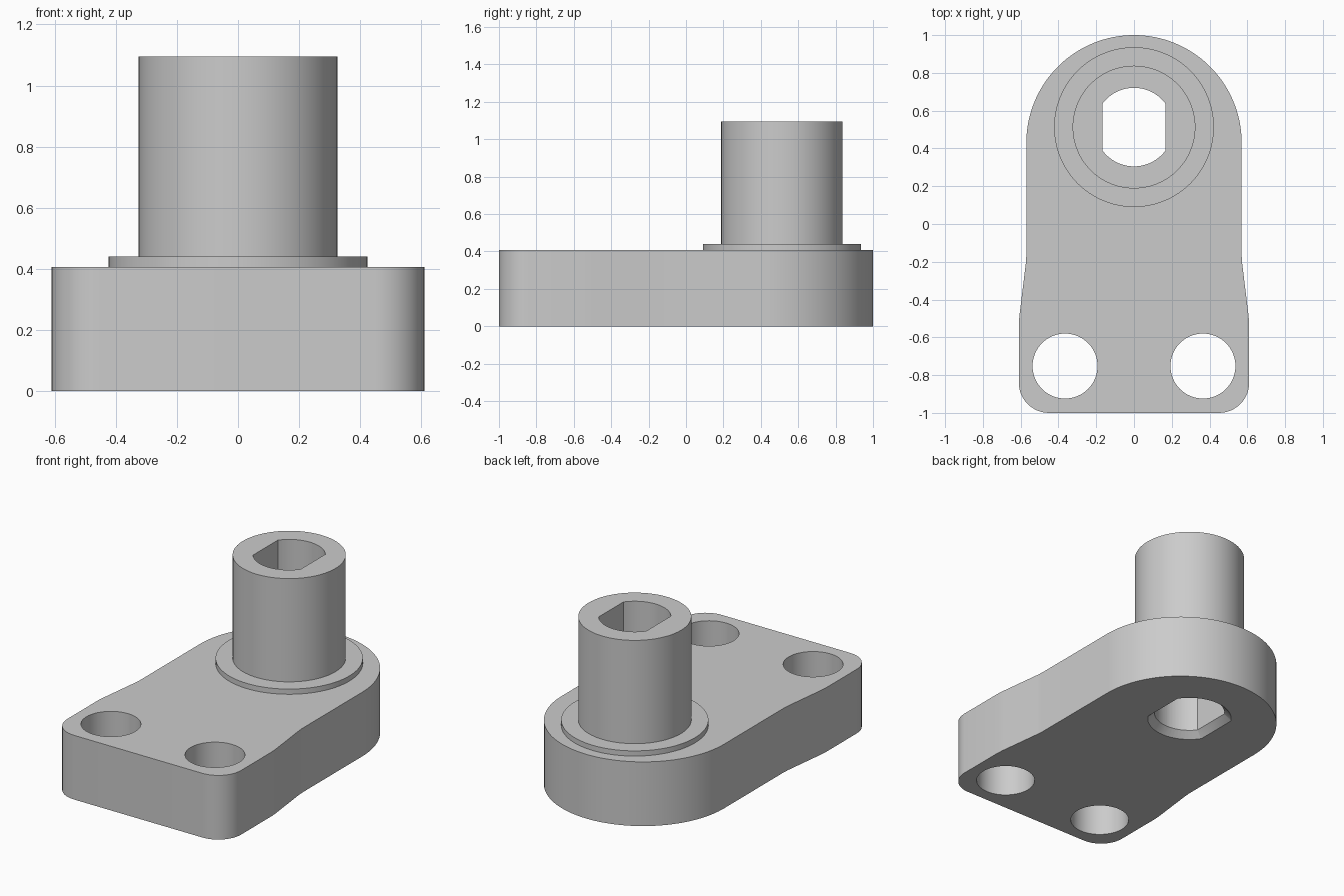
import bpy, bmesh
from math import sin, cos, pi, asin, acos

if "Cube" in bpy.data.objects:
    bpy.data.objects.remove(bpy.data.objects["Cube"])

grey = bpy.data.materials.new("plain grey")
grey.diffuse_color = (0.6, 0.6, 0.6, 1)
grey.use_nodes = True
grey.node_tree.nodes["Principled BSDF"].inputs["Base Color"].default_value = grey.diffuse_color
HUB_Y = 0.513


def arc(cx, cy, r, a0, a1, n):
    return [(cx + r * cos(a0 + (a1 - a0) * i / n), cy + r * sin(a0 + (a1 - a0) * i / n))
            for i in range(n + 1)]


def circle(cx, cy, r, n=64):
    return arc(cx, cy, r, 0, 2 * pi, n)[:-1]


def double_d(r, flat):
    """Round bore with two flat sides."""
    a = acos(flat / r)
    return arc(0, HUB_Y, r, a, pi - a, 20) + arc(0, HUB_Y, r, pi + a, 2 * pi - a, 20)


def loft(name, bottom, top, z0, z1):
    """Solid between two outlines with the same number of points."""
    bm = bmesh.new()
    lo = [bm.verts.new((x, y, z0)) for x, y in bottom]
    hi = [bm.verts.new((x, y, z1)) for x, y in top]
    n = len(lo)
    bm.faces.new(lo[::-1])
    bm.faces.new(hi)
    for i in range(n):
        j = (i + 1) % n
        bm.faces.new((lo[i], lo[j], hi[j], hi[i]))
    bmesh.ops.recalc_face_normals(bm, faces=bm.faces)
    mesh = bpy.data.meshes.new(name)
    bm.to_mesh(mesh)
    bm.free()
    mesh.materials.append(grey)
    ob = bpy.data.objects.new(name, mesh)
    bpy.context.collection.objects.link(ob)
    return ob


def combine(target, tool, operation):
    mod = target.modifiers.new(operation, 'BOOLEAN')
    mod.operation, mod.object, mod.solver = operation, tool, 'EXACT'
    bpy.context.view_layer.objects.active = target
    bpy.ops.object.modifier_apply(modifier=mod.name)
    bpy.data.objects.remove(tool)


# Base plate: round back end, waisted sides, rounded front corners
right = arc(0.45, -0.84, 0.16, -pi / 2, 0, 12)
right += [(0.61, -0.53), (0.607, -0.49), (0.573, -0.21), (0.57, -0.17)]
left = [(-x, y) for x, y in reversed(right)]
outline = right + arc(0, 0.43, 0.57, 0, pi, 64) + left
body = loft("lever_body", outline, outline, 0, 0.407)

# Collar and hub tube
for name, r, z0, z1 in (("collar", 0.423, 0.2, 0.44), ("hub", 0.325, 0.3, 1.095)):
    ring = circle(0, HUB_Y, r, 96)
    combine(body, loft(name, ring, ring, z0, z1), 'UNION')

# Bolt holes
for side in (-1, 1):
    ring = circle(side * 0.365, -0.752, 0.172)
    combine(body, loft("bolt_hole", ring, ring, -0.1, 0.6), 'DIFFERENCE')

# Double-flat bore with a chamfered lower mouth
bore = double_d(0.208, 0.167)
combine(body, loft("bore", bore, bore, -0.1, 1.3), 'DIFFERENCE')
wide, narrow = double_d(0.268, 0.227), double_d(0.198, 0.157)
combine(body, loft("bore_chamfer", wide, narrow, -0.02, 0.05), 'DIFFERENCE')

bpy.ops.object.select_all(action='DESELECT')
body.select_set(True)
bpy.context.view_layer.objects.active = body
bpy.ops.object.shade_smooth_by_angle(angle=0.5)
